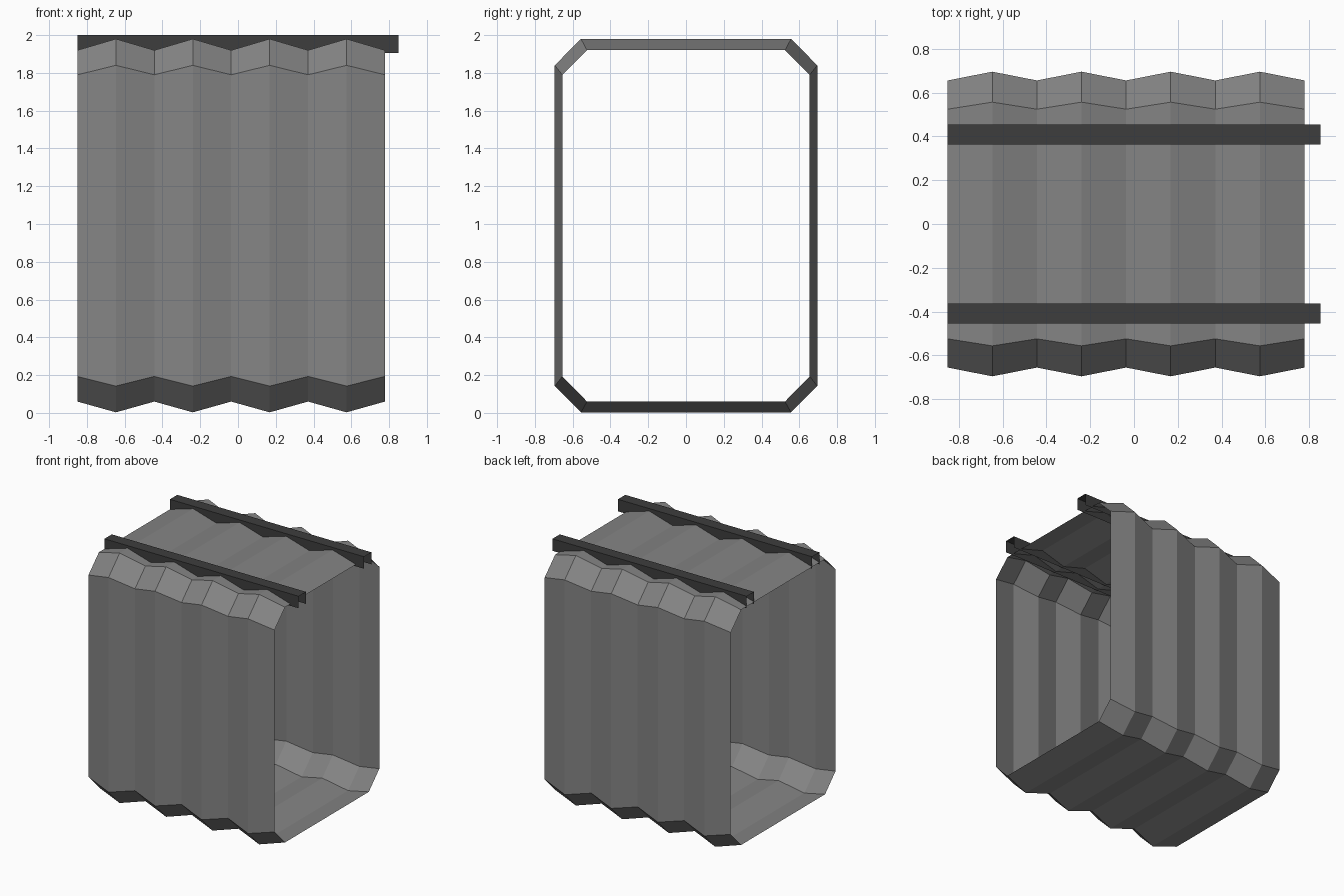
import bpy, bmesh

if "Cube" in bpy.data.objects:
    bpy.data.objects.remove(bpy.data.objects["Cube"])


def material(name, value):
    m = bpy.data.materials.new(name)
    m.diffuse_color = (value, value, value, 1)
    m.use_nodes = True
    m.node_tree.nodes["Principled BSDF"].inputs["Base Color"].default_value = m.diffuse_color
    return m


def loft(name, rings, closed, mat):
    """Skin a series of equal-length cross-sections into an open sheet."""
    bm = bmesh.new()
    loops = [[bm.verts.new(p) for p in ring] for ring in rings]
    n = len(loops[0])
    for a, b in zip(loops, loops[1:]):
        for i in range(n if closed else n - 1):
            j = (i + 1) % n
            bm.faces.new((a[i], b[i], b[j], a[j]))
    me = bpy.data.meshes.new(name)
    bm.normal_update()
    bm.to_mesh(me)
    bm.free()
    me.materials.append(mat)
    ob = bpy.data.objects.new(name, me)
    bpy.context.collection.objects.link(ob)
    return ob


def octagon(x, y, y_cut, z0, z1, z0_cut, z1_cut):
    """Chamfered rectangle, clockwise seen from +x so faces point outward."""
    right = [(y_cut, z1), (y, z1_cut), (y, z0_cut), (y_cut, z0)]
    left = [(-a, b) for a, b in reversed(right)]
    return [(x, a, b) for a, b in right + left]


rubber = material("grey rubber", 0.23)
metal = material("dark metal", 0.047)

# Folded bellows: alternating valley and ridge rings along x
FOLDS = 8
X0, X1 = -0.85, 0.778
valley = (0.655, 0.524, 0.06, 1.92, 0.193, 1.79)
ridge = (0.695, 0.556, 0.003, 1.98, 0.142, 1.84)
rings = [octagon(X0 + (X1 - X0) * i / FOLDS, *(ridge if i % 2 else valley))
         for i in range(FOLDS + 1)]
loft("bellows", rings, True, rubber)

# Two roof rails: thin channels open at the ends and underneath
for side, name in ((-1, "front_rail"), (1, "back_rail")):
    yc = side * 0.409
    section = [(yc + 0.046, 1.905), (yc + 0.046, 2.0),
               (yc - 0.046, 2.0), (yc - 0.046, 1.905)]
    # reversed winding keeps the normals facing outward
    section.reverse()
    rail_rings = [[(x, y, z) for y, z in section] for x in (-0.85, 0.85)]
    loft(name, rail_rings, False, metal)
